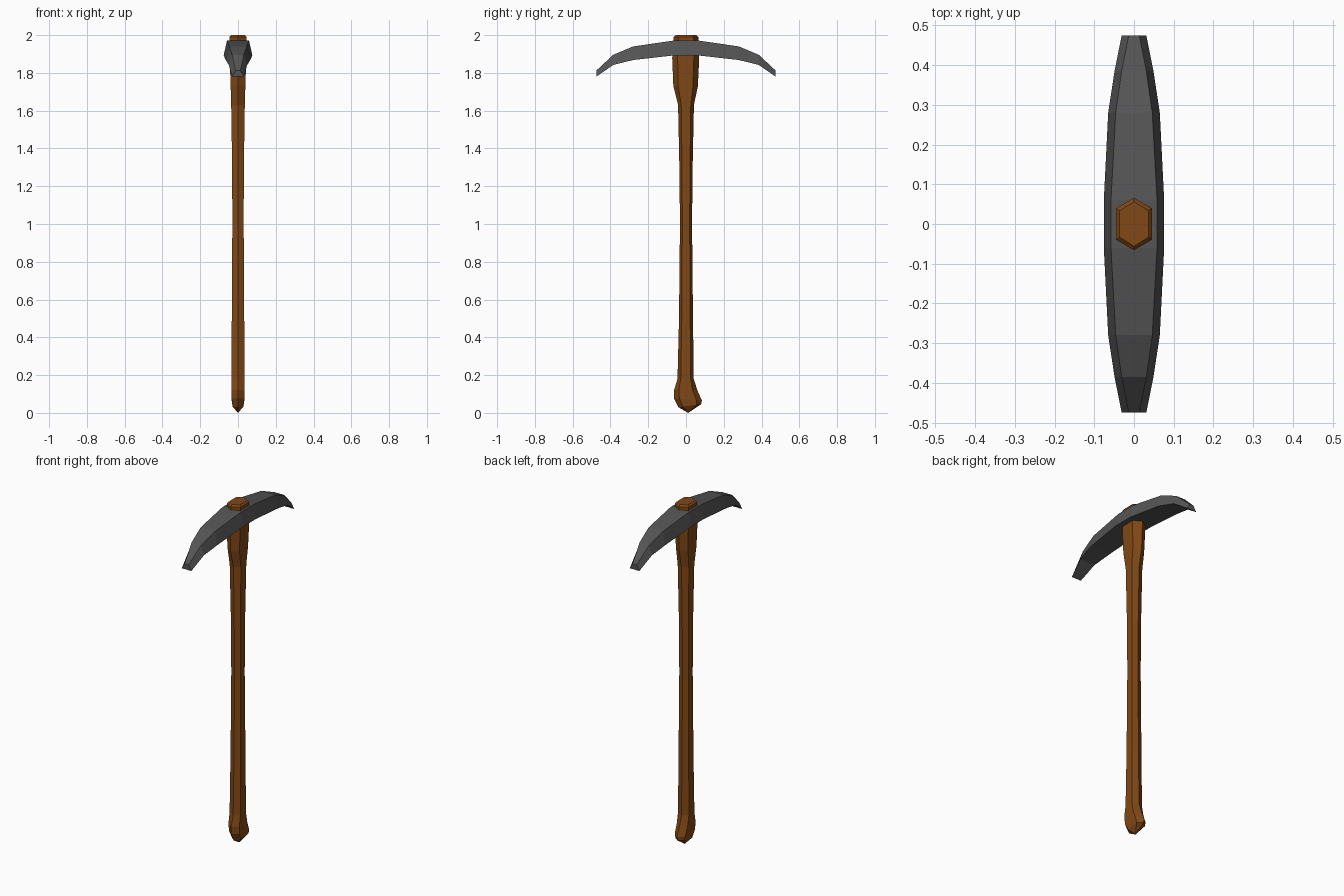
import bpy, bmesh

if "Cube" in bpy.data.objects:
    bpy.data.objects.remove(bpy.data.objects["Cube"])


def loft(name, rings, color, tip=None):
    """Skin equal-sized rings of points; optional apex closes the first end."""
    bm = bmesh.new()
    loops = [[bm.verts.new(p) for p in ring] for ring in rings]
    n = len(loops[0])
    for a, b in zip(loops, loops[1:]):
        for i in range(n):
            j = (i + 1) % n
            bm.faces.new((a[i], a[j], b[j], b[i]))
    bm.faces.new(loops[-1])
    if tip:
        apex = bm.verts.new(tip)
        for i in range(n):
            bm.faces.new((loops[0][i], loops[0][(i + 1) % n], apex))
    else:
        bm.faces.new(loops[0])
    bmesh.ops.recalc_face_normals(bm, faces=bm.faces)
    mesh = bpy.data.meshes.new(name)
    bm.to_mesh(mesh)
    bm.free()
    obj = bpy.data.objects.new(name, mesh)
    bpy.context.collection.objects.link(obj)
    mat = bpy.data.materials.new(name + "_colour")
    mat.diffuse_color = color
    mat.use_nodes = True
    mat.node_tree.nodes["Principled BSDF"].inputs["Base Color"].default_value = mat.diffuse_color
    mesh.materials.append(mat)
    return obj


def hex_ring(hx, y0, z0, y1, z1):
    """Six-sided ring from back edge (y0, z0) to front edge (y1, z1), may tilt."""
    shape = [(0, 0), (1, 0.2), (1, 0.8), (0, 1), (-1, 0.8), (-1, 0.2)]
    return [(hx * s, y0 + (y1 - y0) * t, z0 + (z1 - z0) * t) for s, t in shape]


# Handle: half width, then the two outer edge points in side view
handle = [
    (0.029, -0.040, 0.030, 0.080, 0.046),
    (0.034, -0.064, 0.078, 0.084, 0.066),
    (0.035, -0.063, 0.120, 0.060, 0.120),
    (0.035, -0.045, 0.180, 0.041, 0.180),
    (0.033, -0.037, 0.500, 0.037, 0.500),
    (0.030, -0.032, 1.000, 0.032, 1.000),
    (0.031, -0.035, 1.300, 0.035, 1.300),
    (0.036, -0.042, 1.630, 0.042, 1.630),
    (0.039, -0.067, 1.730, 0.063, 1.730),
    (0.044, -0.073, 1.880, 0.070, 1.880),
    (0.045, -0.066, 1.960, 0.066, 1.960),
    (0.045, -0.066, 1.990, 0.066, 1.990),
    (0.036, -0.056, 2.000, 0.056, 2.000),
]
loft("handle", [hex_ring(*r) for r in handle], (0.22, 0.065, 0.008, 1),
     tip=(0, 0.012, 0.0))

# Pick head: y, top z, bottom z, top half width, bottom half width
half = [
    (0.06, 1.972, 1.893, 0.058, 0.076),
    (0.28, 1.940, 1.868, 0.046, 0.065),
    (0.385, 1.896, 1.842, 0.031, 0.049),
    (0.475, 1.812, 1.780, 0.013, 0.031),
]
stations = [(-y, *rest) for y, *rest in reversed(half)] + half
loft("pick_head",
     [[(-b, y, zb), (b, y, zb), (t, y, zt), (-t, y, zt)]
      for y, zt, zb, t, b in stations],
     (0.09, 0.09, 0.09, 1))
